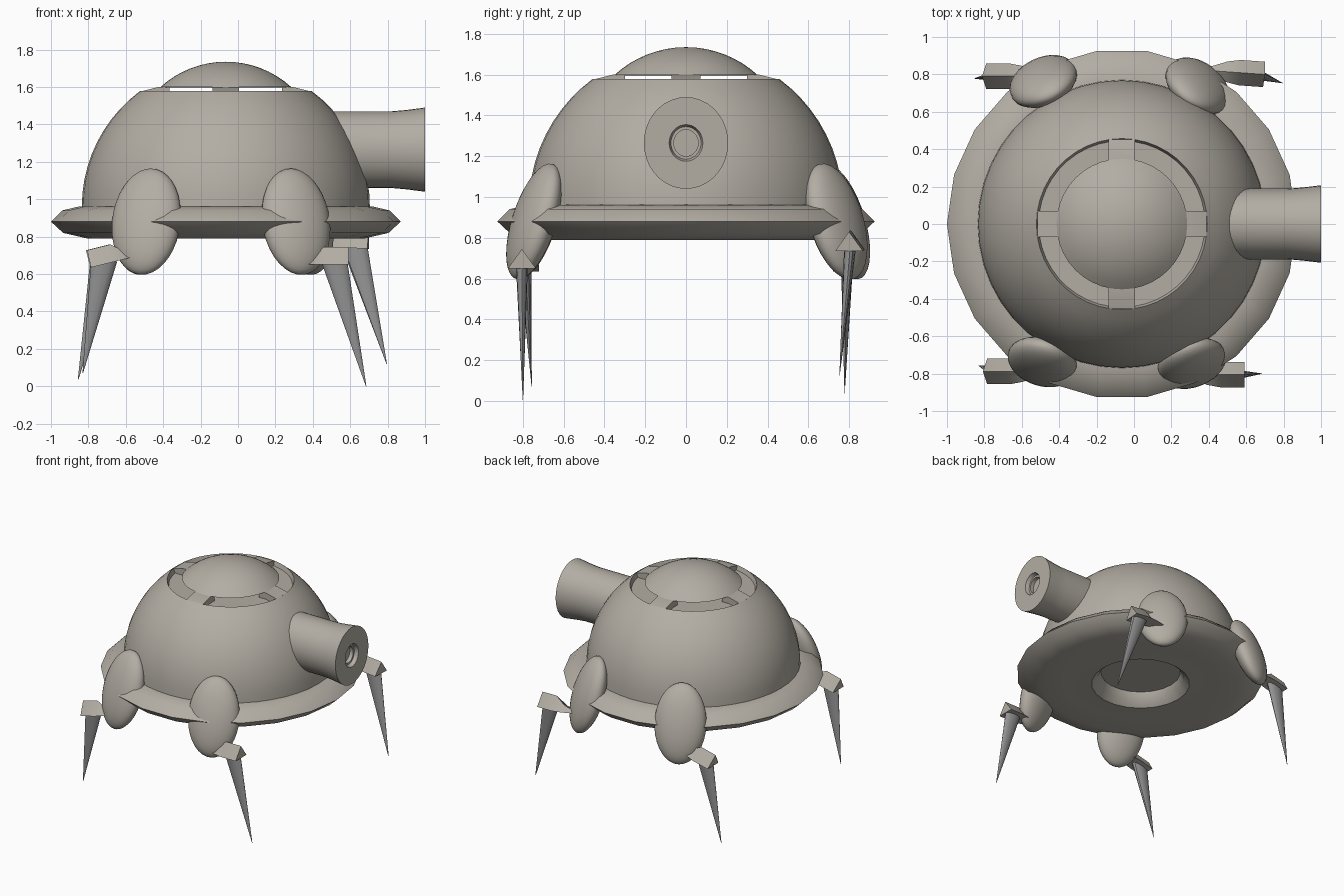
import bpy, bmesh, math
from mathutils import Matrix, Vector

if "Cube" in bpy.data.objects:
    bpy.data.objects.remove(bpy.data.objects["Cube"])

CX = -0.065   # axis of the round body


def material(name, rgb):
    m = bpy.data.materials.new(name)
    m.diffuse_color = (*rgb, 1)
    m.use_nodes = True
    m.node_tree.nodes["Principled BSDF"].inputs["Base Color"].default_value = m.diffuse_color
    return m


STONE = material("warm grey", (0.45, 0.42, 0.37))
STEEL = material("dark steel", (0.30, 0.30, 0.30))


def finish(name, bm, mat=STONE, angle=35):
    bmesh.ops.remove_doubles(bm, verts=bm.verts, dist=1e-5)
    bmesh.ops.recalc_face_normals(bm, faces=bm.faces)
    me = bpy.data.meshes.new(name)
    bm.to_mesh(me)
    bm.free()
    ob = bpy.data.objects.new(name, me)
    bpy.context.collection.objects.link(ob)
    me.materials.append(mat)
    bpy.ops.object.select_all(action='DESELECT')
    ob.select_set(True)
    bpy.context.view_layer.objects.active = ob
    bpy.ops.object.shade_smooth_by_angle(angle=math.radians(angle))
    return ob


def lathe(name, profile, steps, matrix):
    """Spin an (r, z) profile round the local z axis."""
    bm = bmesh.new()
    vs = [bm.verts.new((r, 0, z)) for r, z in profile]
    es = [bm.edges.new(p) for p in zip(vs, vs[1:])]
    bmesh.ops.spin(bm, geom=vs + es, axis=(0, 0, 1), cent=(0, 0, 0),
                   steps=steps, angle=math.tau)
    bmesh.ops.remove_doubles(bm, verts=bm.verts, dist=1e-5)
    bm.transform(matrix)
    return finish(name, bm)


def loft(name, sections, mat=STONE):
    """Skin a list of equal-length closed cross-sections."""
    bm = bmesh.new()
    rings = [[bm.verts.new(p) for p in s] for s in sections]
    n = len(rings[0])
    for a, b in zip(rings, rings[1:]):
        for i in range(n):
            j = (i + 1) % n
            bm.faces.new((a[i], a[j], b[j], b[i]))
    bm.faces.new(rings[0])
    bm.faces.new(rings[-1])
    return finish(name, bm, mat)


axis = Matrix.Translation((CX, 0, 0))

# Rim disc with pointed edge and a recess underneath
lathe("rim_disc", [(0, .89), (.30, .89), (.325, .83), (.37, .79), (.56, .80),
                   (.74, .79), (.87, .82), (.935, .88), (.875, .94),
                   (.79, .96), (.74, .965)], 22, axis)

# Dome shell with an open top and shallow floor
arc = [(.77 * math.cos(a), .96 + .77 * math.sin(a))
       for a in (math.radians(53.6) * i / 10 for i in range(11))]
lathe("dome", arc + [(.445, 1.545), (0, 1.545)], 44, axis)

# Floating top cap
R, top = .52, 1.735
cap = [(R * math.sin(a), top - R + R * math.cos(a))
       for a in (math.radians(42.3) * i / 8 for i in range(9))]
lathe("top_cap", cap + [(.30, 1.597), (0, 1.597)], 40, axis)

# Four struts joining the cap to the dome
for k in range(4):
    secs = [[(r, y, z + dz) for y, dz in
             ((-.07, 0), (.07, 0), (.07, -.05), (-.07, -.05))]
            for r, z in ((.30, 1.60), (.36, 1.60), (.452, 1.577))]
    rot = axis @ Matrix.Rotation(k * math.pi / 2, 4, 'Z')
    loft("cap_strut", [[rot @ Vector(p) for p in s] for s in secs])

# Side barrel with flared muzzle and stepped bore, slightly narrow in y
barrel = (Matrix.Translation((0, 0, 1.265)) @ Matrix.Diagonal((1, .92, 1, 1))
          @ Matrix.Rotation(math.pi / 2, 4, 'Y'))
lathe("barrel", [(0, .45), (.205, .45), (.205, .82), (.212, .90), (.225, 1.0),
                 (.09, 1.0), (.08, .97), (.065, .97), (.065, .94), (0, .94)],
      36, barrel)

# Per leg: hip centre, hip yaw, foot-block outer end, block pitch and yaw, tip
legs = {
    "front_left": ((-.49, -.738, .88), -17, (-.785, -.788, .635), 14, 0,
                   (-.83, -.757, .07)),
    "front_right": ((.31, -.745, .88), 20, (.59, -.805, .65), 0, 0,
                    (.685, -.80, 0)),
    "back_left": ((-.485, .762, .88), 25, (-.79, .79, .635), 14, 0,
                  (-.855, .778, .035)),
    "back_right": ((.34, .738, .88), -36, (.695, .80, .735), -3, -4,
                   (.795, .753, .12)),
}
for name, (hip, yaw, end, pitch, turn, tip) in legs.items():
    front = -1 if hip[1] < 0 else 1
    side = 1 if hip[0] > 0 else -1

    # Egg-shaped hip leaning inward at the top
    bm = bmesh.new()
    bmesh.ops.create_uvsphere(
        bm, u_segments=28, v_segments=18, radius=1,
        matrix=Matrix.Translation(hip) @ Matrix.Rotation(math.radians(yaw), 4, 'Z')
        @ Matrix.Rotation(math.radians(18 * front), 4, 'X')
        @ Matrix.Diagonal((.19, .095, .297, 1)))
    finish(name + "_hip", bm)

    # Triangular foot block tapering back under the hip
    place = (Matrix.Translation(end) @ Matrix.Rotation(math.radians(turn), 4, 'Z')
             @ Matrix.Rotation(math.radians(-pitch * 1.0), 4, 'Y')
             @ Matrix.Diagonal((side, 1, 1, 1)))
    secs = [[place @ Vector(p) for p in ((u, -w, 0), (u, w, 0), (u, 0, h))]
            for u, w, h in ((0, .068, .095), (-.13, .068, .095),
                            (-.20, .055, .035), (-.32, .01, .004))]
    loft(name + "_foot_block", secs)

    # Thin spike leg
    base = place @ Vector((-.075, 0, .015))
    ring = [(math.cos(i * math.tau / 12), math.sin(i * math.tau / 12))
            for i in range(12)]
    spike = [[(c[0] + x * w, c[1] + y * w * .42, c[2]) for x, y in ring]
             for c, w in ((base, .07), (Vector(tip), .0015))]
    loft(name + "_spike", spike, STEEL)
